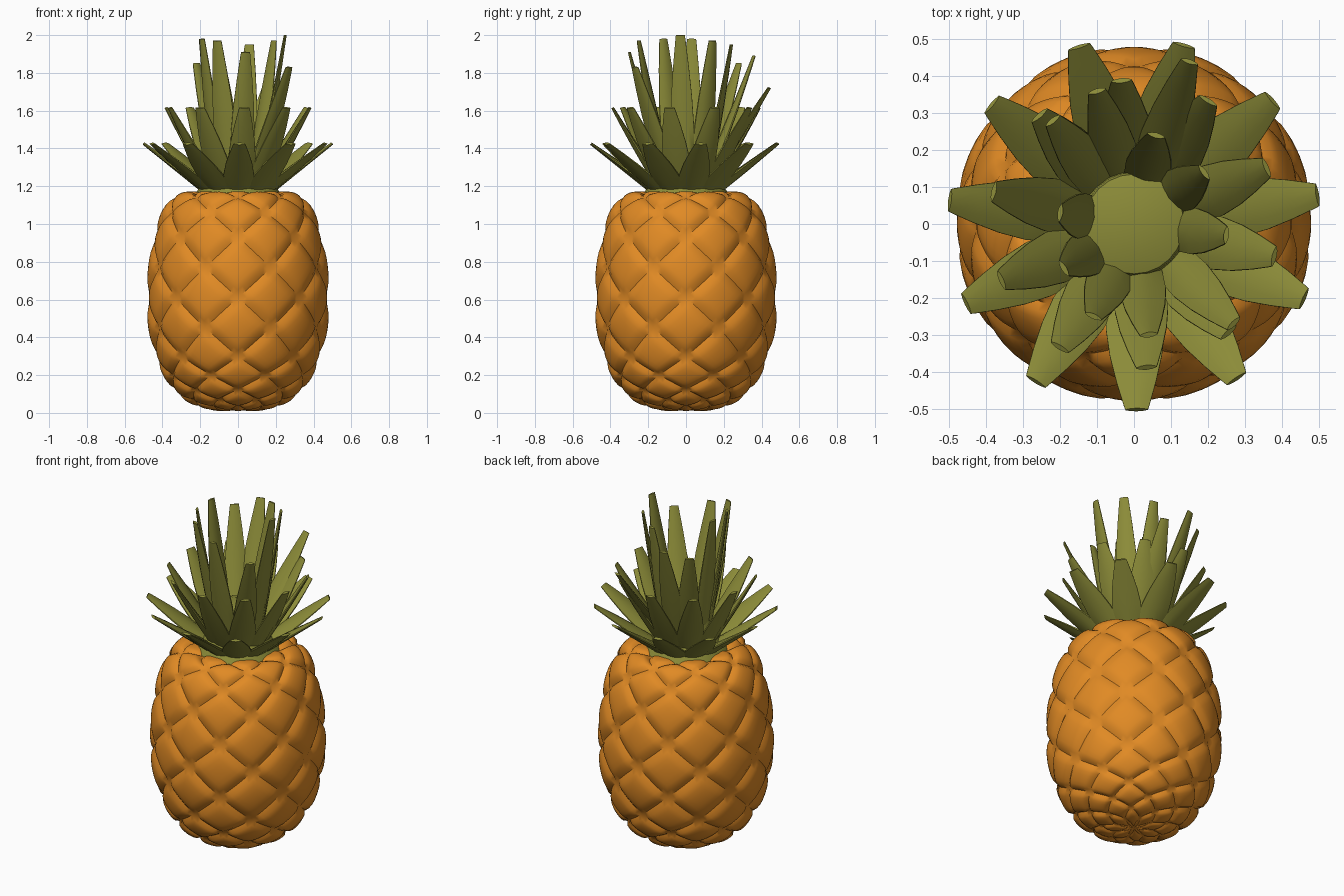
import bpy, bmesh, math
from mathutils import Vector

if "Cube" in bpy.data.objects:
    bpy.data.objects.remove(bpy.data.objects["Cube"])


def material(name, rgb):
    m = bpy.data.materials.new(name)
    m.diffuse_color = (*rgb, 1)
    m.use_nodes = True
    m.node_tree.nodes["Principled BSDF"].inputs["Base Color"].default_value = m.diffuse_color
    return m


ORANGE = material("orange_skin", (0.75, 0.255, 0.018))
GREEN = material("leaf_green", (0.26, 0.26, 0.04))


def finish(bm, name, mat, angle):
    bmesh.ops.remove_doubles(bm, verts=bm.verts, dist=0.0004)
    bmesh.ops.recalc_face_normals(bm, faces=bm.faces)
    me = bpy.data.meshes.new(name)
    bm.to_mesh(me)
    bm.free()
    ob = bpy.data.objects.new(name, me)
    bpy.context.collection.objects.link(ob)
    me.materials.append(mat)
    bpy.ops.object.select_all(action='DESELECT')
    ob.select_set(True)
    bpy.context.view_layer.objects.active = ob
    bpy.ops.object.shade_smooth_by_angle(angle=math.radians(angle))
    return ob


# Fruit profile: (radius, height) of each row of diamond corners
LEVELS = [(0, .015), (.10, .02), (.18, .04), (.25, .075), (.315, .125), (.37, .20),
          (.415, .30), (.451, .45), (.461, .61), (.452, .77), (.425, .93),
          (.38, 1.06), (.31, 1.14), (.22, 1.15), (0, 1.15)]
LAST = len(LEVELS) - 1
AROUND = 8


def profile(t):
    """Smooth point on the profile at row position t."""
    t = min(max(t, 0), LAST)
    i = min(int(t), LAST - 1)
    f = t - i
    p0, p1, p2, p3 = (Vector(LEVELS[min(max(j, 0), LAST)]) for j in range(i - 1, i + 3))
    return 0.5 * (2 * p1 + (p2 - p0) * f + (2 * p0 - 5 * p1 + 4 * p2 - p3) * f * f
                  + (3 * p1 - p0 - 3 * p2 + p3) * f ** 3)


def add_scale(bm, row, ang, n=8):
    """One pillow-shaped diamond scale."""
    grid = []
    for a in range(n + 1):
        line = []
        for b in range(n + 1):
            u, v = a / n, b / n
            t = min(max(row - 1 + u + v, 0), LAST)
            p = profile(t)
            d = (profile(t + .05) - profile(t - .05)).normalized()
            pillow = (1 - abs(2 * u - 1) ** 3) * (1 - abs(2 * v - 1) ** 3)
            h = .024 * min(1, p.x / .25) * pillow ** 0.6
            r, z = p.x + d.y * h, max(p.y - d.x * h, 0)
            th = ang + (u - v) * math.pi / AROUND
            line.append(bm.verts.new((r * math.cos(th), r * math.sin(th), z)))
        grid.append(line)
    for a in range(n):
        for b in range(n):
            bm.faces.new((grid[a][b], grid[a + 1][b], grid[a + 1][b + 1], grid[a][b + 1]))


bm = bmesh.new()
for row in range(LAST + 1):
    for j in range(AROUND):
        shift = 0 if row % 2 else .5
        add_scale(bm, row, -math.pi / 2 + (j + shift) * 2 * math.pi / AROUND)
finish(bm, "fruit_body", ORANGE, 40)

# Crown core: rounded plug the leaves grow from
bm = bmesh.new()
rings = []
for r, z in [(.25, 1.12), (.2, 1.2), (.15, 1.26), (.14, 1.38), (.135, 1.40), (.07, 1.42)]:
    rings.append([bm.verts.new((r * math.cos(k * math.pi / 12), r * math.sin(k * math.pi / 12), z))
                  for k in range(24)])
for lo, hi in zip(rings, rings[1:]):
    for k in range(24):
        bm.faces.new((lo[k], lo[(k + 1) % 24], hi[(k + 1) % 24], hi[k]))
bm.faces.new(rings[-1])
bm.faces.new(rings[0][::-1])
finish(bm, "crown_core", GREEN, 40)


def add_leaf(bm, tip, base_r, base_z, width, bow):
    """Blunt tapering blade with a lens-shaped section, from the core to the tip."""
    tip = Vector(tip)
    out = Vector((tip.x, tip.y, 0)).normalized()
    side = Vector((-out.y, out.x, 0))
    base = out * base_r + Vector((0, 0, base_z))
    along = (tip - base).normalized()
    face = side.cross(along)
    if face.dot(out) < 0:
        face = -face
    rings = []
    for t, w in [(0, .75), (.2, .95), (.4, 1), (.6, .88), (.8, .66), (.97, .43), (1, .38)]:
        c = base.lerp(tip, t) + face * bow * math.sin(math.pi * t)
        hw, th = width * w / 2, .027 * (1 - .72 * t)
        section = [(-1, -.2), (-.55, -.75), (0, -1), (.55, -.75), (1, -.2),
                   (1, .2), (.55, .75), (0, 1), (-.55, .75), (-1, .2)]
        rings.append([bm.verts.new(c + side * hw * x + face * th * y) for x, y in section])
    for lo, hi in zip(rings, rings[1:]):
        for k in range(10):
            bm.faces.new((lo[k], lo[(k + 1) % 10], hi[(k + 1) % 10], hi[k]))
    bm.faces.new(rings[0])
    bm.faces.new(rings[-1])


def ring_tips(count, start, radius, z):
    for i in range(count):
        a = math.radians(start) + i * 2 * math.pi / count
        yield radius * math.cos(a), radius * math.sin(a), z


# Lower and middle leaf rings
bm = bmesh.new()
for tip in ring_tips(11, 9, .503, 1.425):
    add_leaf(bm, tip, .14, 1.16, .16, .0)
finish(bm, "lower_leaves", GREEN, 60)

bm = bmesh.new()
for tip in ring_tips(10, 275, .39, 1.615):
    add_leaf(bm, tip, .12, 1.18, .145, .005)
finish(bm, "middle_leaves", GREEN, 60)

# Tall inner leaves, irregular like the real crown
TALL = [(.25, -.03, 2.0), (.19, .14, 1.97), (.06, .24, 1.95), (-.10, .36, 1.89),
        (-.22, .28, 1.85), (-.20, .03, 1.98), (-.19, -.12, 1.98), (-.11, -.25, 1.97),
        (.04, -.30, 1.91), (.27, -.27, 1.83), (.15, .44, 1.72)]
bm = bmesh.new()
for tip in TALL:
    add_leaf(bm, tip, .1, 1.2, .125, .005)
finish(bm, "tall_leaves", GREEN, 60)
